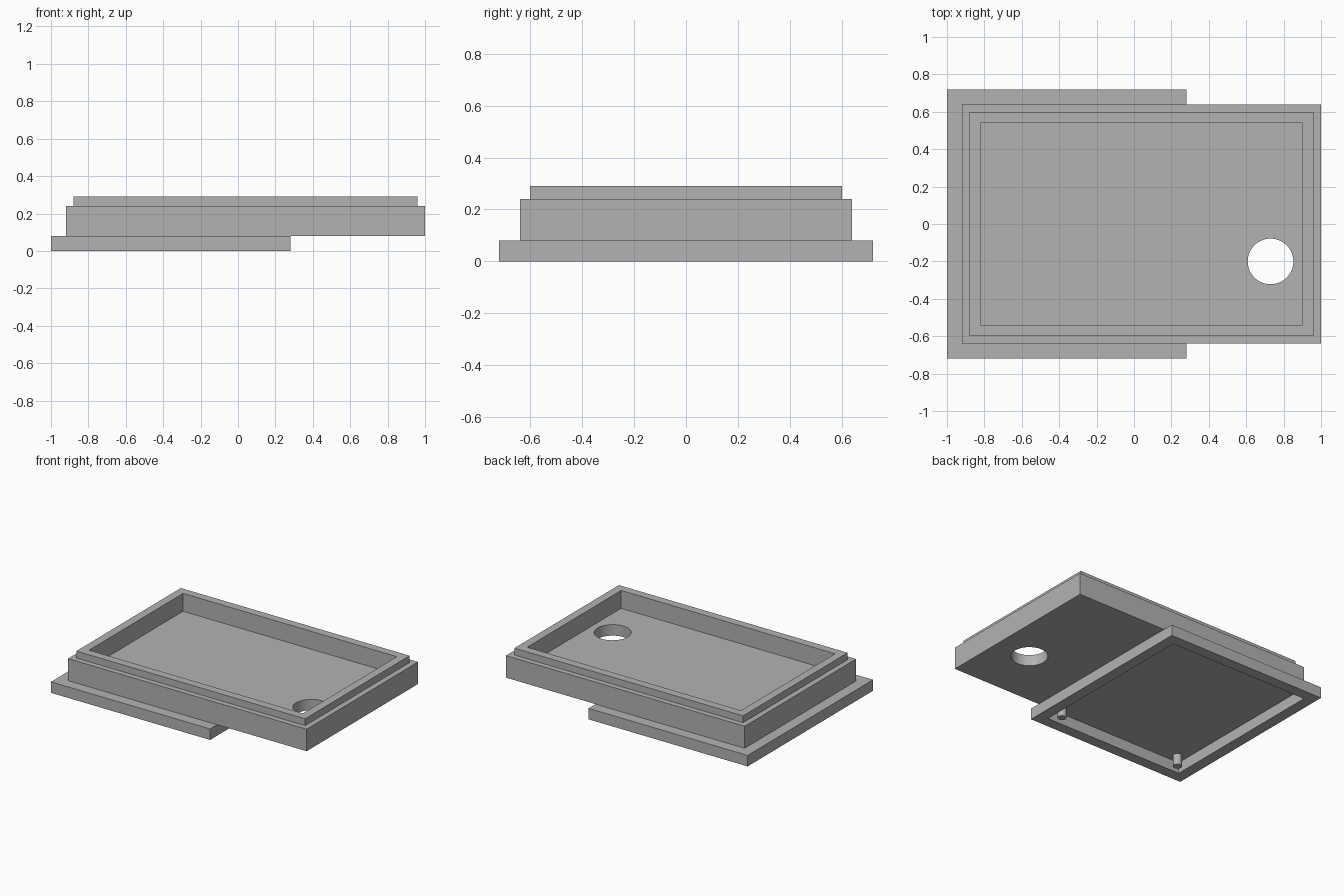
import bpy
import bmesh
from math import radians

default = bpy.data.objects.get("Cube")
if default:
    bpy.data.objects.remove(default, do_unlink=True)

grey = bpy.data.materials.new("plain grey")
grey.use_nodes = True
grey.diffuse_color = (0.45, 0.45, 0.45, 1)
grey.node_tree.nodes["Principled BSDF"].inputs["Base Color"].default_value = grey.diffuse_color


def add_object(name, bm):
    bmesh.ops.recalc_face_normals(bm, faces=bm.faces)
    mesh = bpy.data.meshes.new(name)
    bm.to_mesh(mesh)
    bm.free()
    mesh.materials.append(grey)
    obj = bpy.data.objects.new(name, mesh)
    bpy.context.collection.objects.link(obj)
    return obj


def stepped_box(name, bounds, profile, ring=False):
    """Sweep (inset, z) steps around a rectangle; cap the ends or close as a ring."""
    left, right, half = bounds
    bm = bmesh.new()
    loops = []
    for inset, z in profile:
        x0, x1, y = left + inset, right - inset, half - inset
        loops.append([bm.verts.new((px, py, z))
                      for px, py in ((x0, -y), (x1, -y), (x1, y), (x0, y))])
    pairs = list(zip(loops, loops[1:]))
    if ring:
        pairs.append((loops[-1], loops[0]))
    else:
        bm.faces.new(loops[0])
        bm.faces.new(loops[-1])
    for a, b in pairs:
        for i in range(4):
            j = (i + 1) % 4
            bm.faces.new((a[i], a[j], b[j], b[i]))
    return add_object(name, bm)


def cylinder(name, x, y, z0, z1, radius, sides):
    bm = bmesh.new()
    bmesh.ops.create_cone(bm, cap_ends=True, segments=sides,
                          radius1=radius, radius2=radius, depth=z1 - z0)
    bmesh.ops.translate(bm, verts=bm.verts, vec=(x, y, (z0 + z1) / 2))
    return add_object(name, bm)


def smooth(obj):
    bpy.ops.object.select_all(action='DESELECT')
    obj.select_set(True)
    bpy.context.view_layer.objects.active = obj
    bpy.ops.object.shade_smooth_by_angle(angle=radians(30))


# Open tray with a stepped lip
tray = stepped_box("tray", (-0.92, 1.0, 0.64),
                   [(0, 0.08), (0, 0.24), (0.04, 0.24), (0.04, 0.29),
                    (0.10, 0.29), (0.10, 0.16)])

# Round hole through the tray floor
cutter = cylinder("hole_cutter", 0.73, -0.20, 0.0, 0.22, 0.122, 64)
cutter.hide_render = True
hole = tray.modifiers.new("floor hole", 'BOOLEAN')
hole.operation = 'DIFFERENCE'
hole.solver = 'EXACT'
hole.object = cutter
bpy.context.view_layer.objects.active = tray
bpy.ops.object.modifier_apply(modifier=hole.name)
bpy.data.objects.remove(cutter, do_unlink=True)
smooth(tray)

# Rectangular frame below the tray
stepped_box("base_frame", (-1.0, 0.28, 0.72),
            [(0, 0), (0, 0.08), (0.08, 0.08), (0.08, 0)], ring=True)

# Two locating pegs in the front corners of the frame
for name, x in (("right_peg", -0.855), ("left_peg", 0.135)):
    smooth(cylinder(name, x, -0.575, 0.0, 0.08, 0.03, 32))
